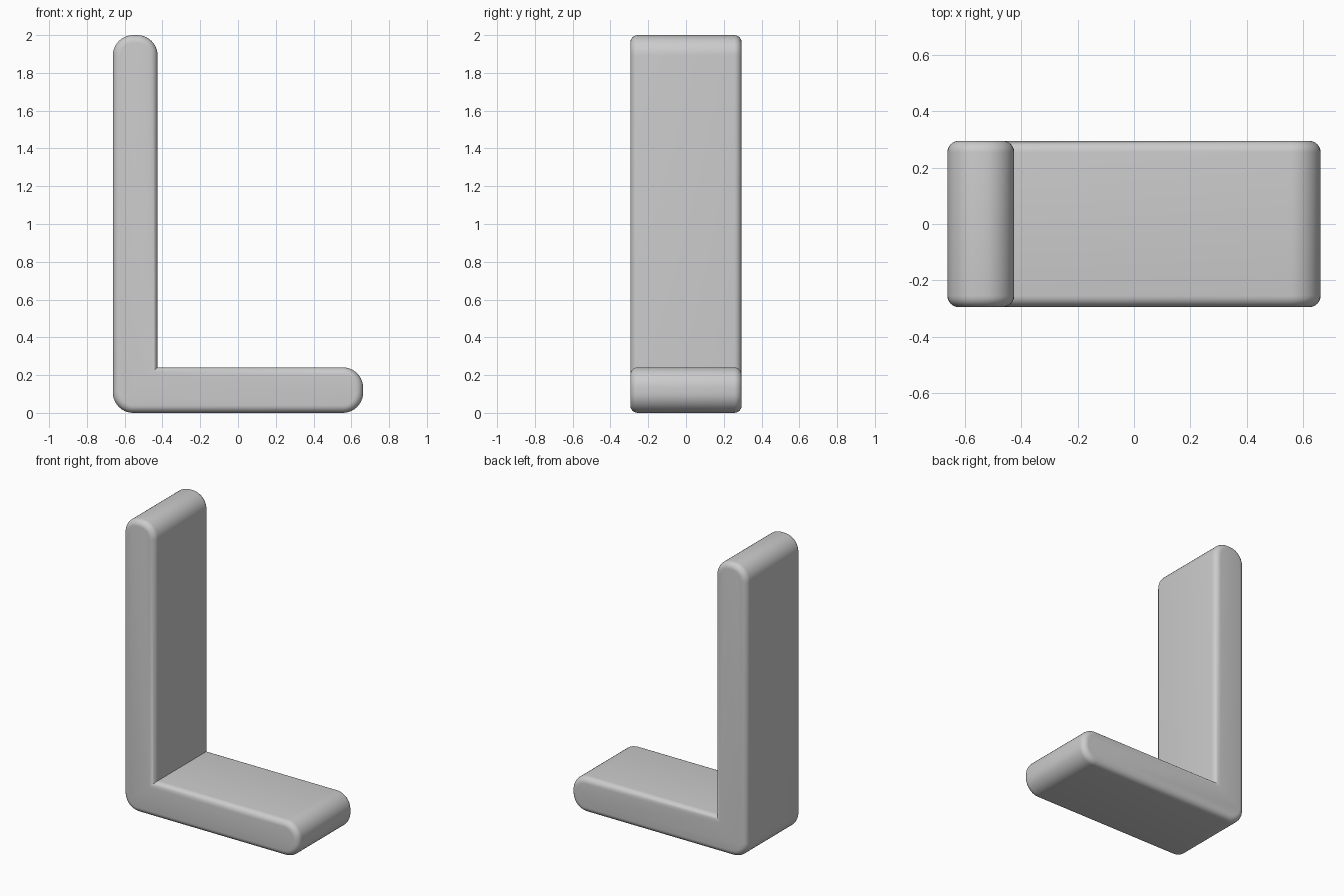
import bpy, bmesh, math

if "Cube" in bpy.data.objects:
    bpy.data.objects.remove(bpy.data.objects["Cube"])

X0, X1, H, T, HALF_Y = -0.6625, 0.6625, 2.0, 0.237, 0.295
R, EDGE, STEPS = 0.108, 0.04, 10

# L profile corners: x, z, corner radius (inner corner stays sharp)
corners = [(X0, 0, R), (X1, 0, R), (X1, T + 0.004, R),
           (X0 + T, T + 0.004, 0), (X0 + T, H, R), (X0, H, R)]


def rounded(points):
    out = []
    for i, (x, z, r) in enumerate(points):
        if r == 0:
            out.append((x, z))
            continue
        px, pz, _ = points[i - 1]
        nx, nz, _ = points[(i + 1) % len(points)]
        lp, ln = math.hypot(px - x, pz - z), math.hypot(nx - x, nz - z)
        a = ((px - x) / lp, (pz - z) / lp)
        b = ((nx - x) / ln, (nz - z) / ln)
        for s in range(STEPS + 1):
            t = s / STEPS * math.pi / 2
            u, v = r * (1 - math.sin(t)), r * (1 - math.cos(t))
            out.append((x + a[0] * u + b[0] * v, z + a[1] * u + b[1] * v))
    return out


# Extrude the profile through the depth
bm = bmesh.new()
face = bm.faces.new([bm.verts.new((x, -HALF_Y, z)) for x, z in rounded(corners)])
ext = bmesh.ops.extrude_face_region(bm, geom=[face], use_keep_orig=True)
bmesh.ops.translate(bm, vec=(0, 2 * HALF_Y, 0),
                    verts=[g for g in ext["geom"] if isinstance(g, bmesh.types.BMVert)])
bmesh.ops.recalc_face_normals(bm, faces=bm.faces)

# Round the front and back rims
rims = [e for e in bm.edges if abs(e.verts[0].co.y - e.verts[1].co.y) < 1e-5]
bmesh.ops.bevel(bm, geom=rims, offset=EDGE, offset_type='OFFSET', segments=6,
                profile=0.5, affect='EDGES', clamp_overlap=False)
bmesh.ops.recalc_face_normals(bm, faces=bm.faces)

mesh = bpy.data.meshes.new("l_bracket")
bm.to_mesh(mesh)
bm.free()
bracket = bpy.data.objects.new("l_bracket", mesh)
bpy.context.collection.objects.link(bracket)

bpy.context.view_layer.objects.active = bracket
bracket.select_set(True)
bpy.ops.object.shade_smooth_by_angle(angle=math.radians(35))
